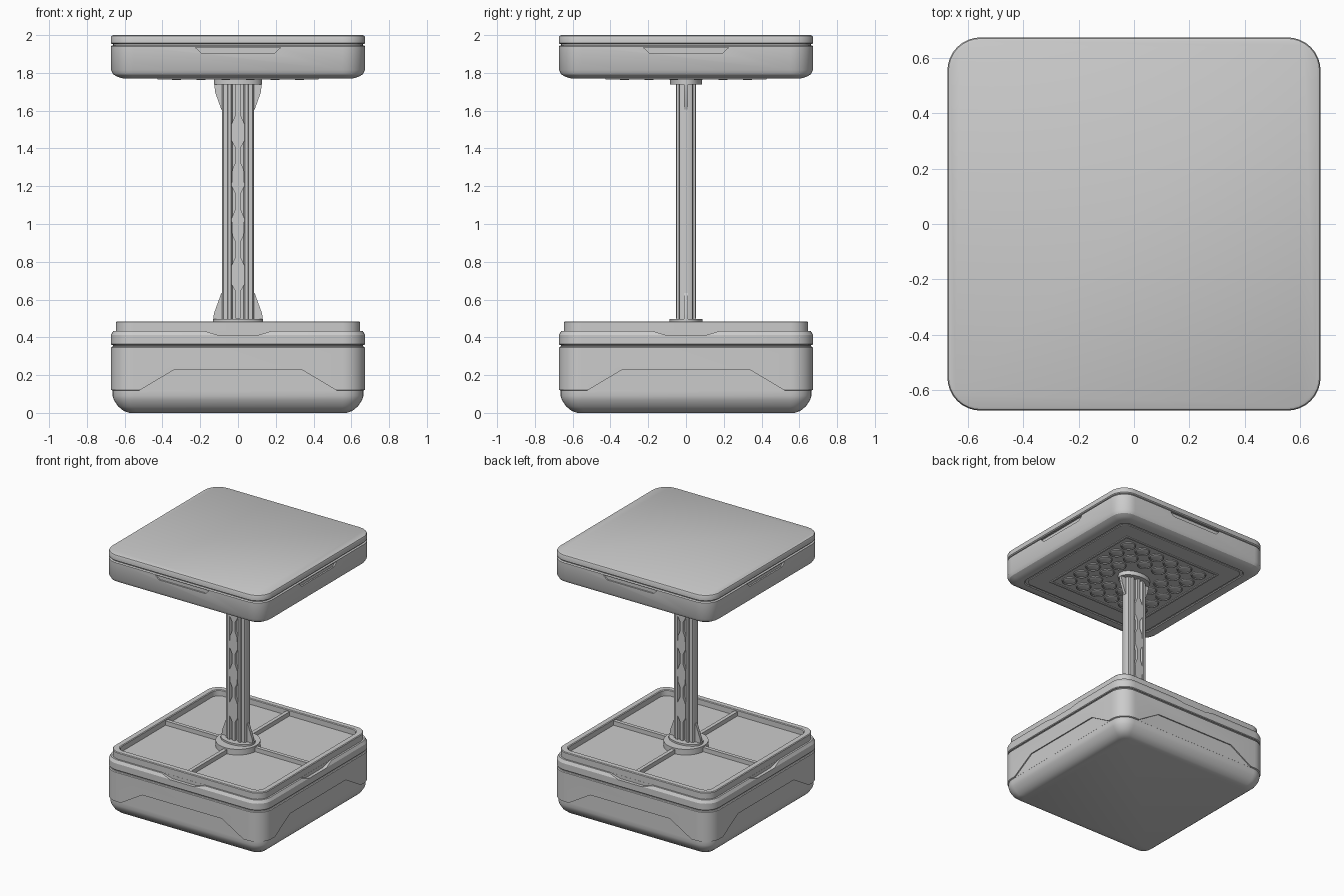
import bpy, bmesh, math
from mathutils import Matrix, Vector

if "Cube" in bpy.data.objects:
    bpy.data.objects.remove(bpy.data.objects["Cube"])

H, R = 0.673, 0.12   # overall half width and corner radius


def finish(name, bm, angle=30):
    bmesh.ops.recalc_face_normals(bm, faces=bm.faces)
    me = bpy.data.meshes.new(name)
    bm.to_mesh(me)
    bm.free()
    ob = bpy.data.objects.new(name, me)
    bpy.context.collection.objects.link(ob)
    smooth(ob, angle)
    return ob


def smooth(ob, angle=30):
    bpy.ops.object.select_all(action='DESELECT')
    ob.select_set(True)
    bpy.context.view_layer.objects.active = ob
    bpy.ops.object.shade_smooth_by_angle(angle=math.radians(angle))


def rounded_loft(name, layers, seg=8):
    """Stack of rounded squares, each layer = (half width, z)."""
    bm = bmesh.new()
    loops = []
    for h, z in layers:
        r = max(R - (H - h), 0.06)
        loop = []
        for q in range(4):
            mid = math.pi / 4 + q * math.pi / 2
            cx = math.copysign(h - r, math.cos(mid))
            cy = math.copysign(h - r, math.sin(mid))
            for i in range(seg + 1):
                a = q * math.pi / 2 + i / seg * math.pi / 2
                loop.append(bm.verts.new((cx + r * math.cos(a), cy + r * math.sin(a), z)))
        loops.append(loop)
    for a, b in zip(loops, loops[1:]):
        for i in range(len(a)):
            j = (i + 1) % len(a)
            bm.faces.new((a[i], a[j], b[j], b[i]))
    bm.faces.new(loops[0])
    bm.faces.new(loops[-1])
    return finish(name, bm)


def prism(name, pts, start, end, axis='Y', spin=0):
    """Extrude an outline along y (points are x,z) or along z (points are x,y)."""
    bm = bmesh.new()
    place = (lambda p, d: (p[0], d, p[1])) if axis == 'Y' else (lambda p, d: (p[0], p[1], d))
    f = bm.faces.new([bm.verts.new(place(p, start)) for p in pts])
    ext = bmesh.ops.extrude_face_region(bm, geom=[f])['geom']
    move = Vector(place((0, 0), end - start))
    bmesh.ops.translate(bm, verts=[v for v in ext if isinstance(v, bmesh.types.BMVert)], vec=move)
    bmesh.ops.rotate(bm, verts=bm.verts, matrix=Matrix.Rotation(spin, 3, 'Z'))
    return finish(name, bm)


def cut_sides(ob, pts, depth):
    """Carve the same outline into all four sides."""
    for k in range(4):
        cutter = prism("cutter", pts, -0.8, -depth, spin=k * math.pi / 2)
        cutter.hide_render = True
        mod = ob.modifiers.new("cut", 'BOOLEAN')
        mod.operation, mod.object, mod.solver = 'DIFFERENCE', cutter, 'EXACT'
        bpy.context.view_layer.objects.active = ob
        bpy.ops.object.modifier_apply(modifier=mod.name)
        bpy.data.objects.remove(cutter)
    smooth(ob)


def box(name, size, loc):
    bm = bmesh.new()
    bmesh.ops.create_cube(bm, size=1, matrix=Matrix.Translation(loc) @ Matrix.Diagonal((*size, 1)))
    return finish(name, bm)


def disc(name, rx, ry, z0, z1):
    pts = [(rx * math.cos(i * math.pi / 20), ry * math.sin(i * math.pi / 20)) for i in range(40)]
    return prism(name, pts, z0, z1, 'Z')


# Base with stepped sides and an open tray on top
base = rounded_loft("base", [
    (0.575, 0), (0.605, 0.01), (0.635, 0.035), (0.657, 0.068), (0.664, 0.09), (0.664, 0.118),
    (H, 0.122), (H, 0.345), (0.668, 0.35), (0.662, 0.351), (0.662, 0.358), (0.668, 0.359),
    (H, 0.364), (H, 0.412), (0.66, 0.434), (0.647, 0.434), (0.647, 0.48), (0.642, 0.485),
    (0.605, 0.485), (0.6, 0.48), (0.6, 0.44)])
cut_sides(base, [(-0.55, 0.108), (0.55, 0.108), (0.52, 0.12), (0.335, 0.23),
                 (-0.335, 0.23), (-0.52, 0.12)], 0.6645)
cut_sides(base, [(-0.1, 0.41), (0.1, 0.41), (0.19, 0.437), (-0.19, 0.437)], 0.648)

# Tray dividers and hub
box("tray_divider_x", (1.202, 0.028, 0.035), (0, 0, 0.455))
box("tray_divider_y", (0.028, 1.202, 0.034), (0, 0, 0.455))
disc("tray_hub", 0.155, 0.155, 0.435, 0.483)
disc("lower_flange", 0.132, 0.088, 0.48, 0.496)

# Lamp head
head = rounded_loft("lamp_head", [
    (0.565, 1.776), (0.57, 1.77), (0.605, 1.77), (0.635, 1.778), (0.66, 1.792), (H, 1.815),
    (H, 1.94), (0.668, 1.944), (0.661, 1.945), (0.661, 1.952), (0.668, 1.953),
    (H, 1.957), (H, 1.988), (0.669, 1.996), (0.661, 2.0)])
cut_sides(head, [(-0.195, 1.906), (0.195, 1.906), (0.226, 1.935), (-0.226, 1.935)], 0.662)

# Underside light panel with its frame and lenses
rounded_loft("light_panel", [(0.55, 1.77), (0.55, 1.78)])
for k in range(4):
    prism("panel_frame", [(-0.425, -0.425), (0.425, -0.425), (0.41, -0.41), (-0.41, -0.41)],
          1.764, 1.772, 'Z', k * math.pi / 2)

bm = bmesh.new()
rings = [(0.056, 1.771), (0.054, 1.764), (0.047, 1.764), (0.044, 1.769),
         (0.034, 1.765), (0.018, 1.763)]
for ix in range(6):
    for iy in range(6):
        if ix in (2, 3) and iy in (2, 3):
            continue
        cx, cy = (ix - 2.5) * 0.13, (iy - 2.5) * 0.13
        loops = [[bm.verts.new((cx + r * math.cos(i * math.pi / 10),
                                cy + r * math.sin(i * math.pi / 10), z)) for i in range(20)]
                 for r, z in rings]
        for a, b in zip(loops, loops[1:]):
            for i in range(20):
                bm.faces.new((a[i], a[i - 1], b[i - 1], b[i]))
        bm.faces.new(loops[-1])
finish("lenses", bm)

# Column with faceted rails and a slot front and back
half = [(0.085, -0.02), (0.085, 0.02), (0.078, 0.034), (0.056, 0.036), (0.052, 0.05),
        (0.036, 0.05), (0.03, 0.032)]
quarter = half[1:]
profile = (quarter + [(-x, y) for x, y in reversed(quarter)] +
           [(-x, -y) for x, y in quarter] + [(x, -y) for x, y in reversed(quarter)])
prism("column", profile, 0.49, 1.75, 'Z')
disc("upper_flange", 0.128, 0.085, 1.738, 1.772)

# Angular trim ribbons in the slots
steps = [(0.012, 0.5), (0.012, 0.64), (0.034, 0.68), (0.034, 0.78), (0.012, 0.83),
         (0.012, 0.9), (0.03, 0.94), (0.034, 1.03), (0.014, 1.08), (0.014, 1.16), (0.034, 1.2),
         (0.03, 1.29), (0.012, 1.33), (0.012, 1.4), (0.034, 1.44), (0.034, 1.53),
         (0.012, 1.58), (0.012, 1.74)]
for k, side in enumerate(("front", "back")):
    prism(side + "_column_trim", steps + [(-x, z) for x, z in reversed(steps)],
          -0.054, -0.03, spin=k * math.pi)

# Gussets at both ends of the column
for s in (-1, 1):
    prism("lower_gusset", [(s * 0.08, 0.49), (s * 0.13, 0.49), (s * 0.128, 0.525),
                           (s * 0.088, 0.635), (s * 0.08, 0.635)], -0.011, 0.011)
    prism("upper_gusset", [(s * 0.08, 1.745), (s * 0.125, 1.745), (s * 0.122, 1.7),
                           (s * 0.088, 1.605), (s * 0.08, 1.605)], -0.011, 0.011)
